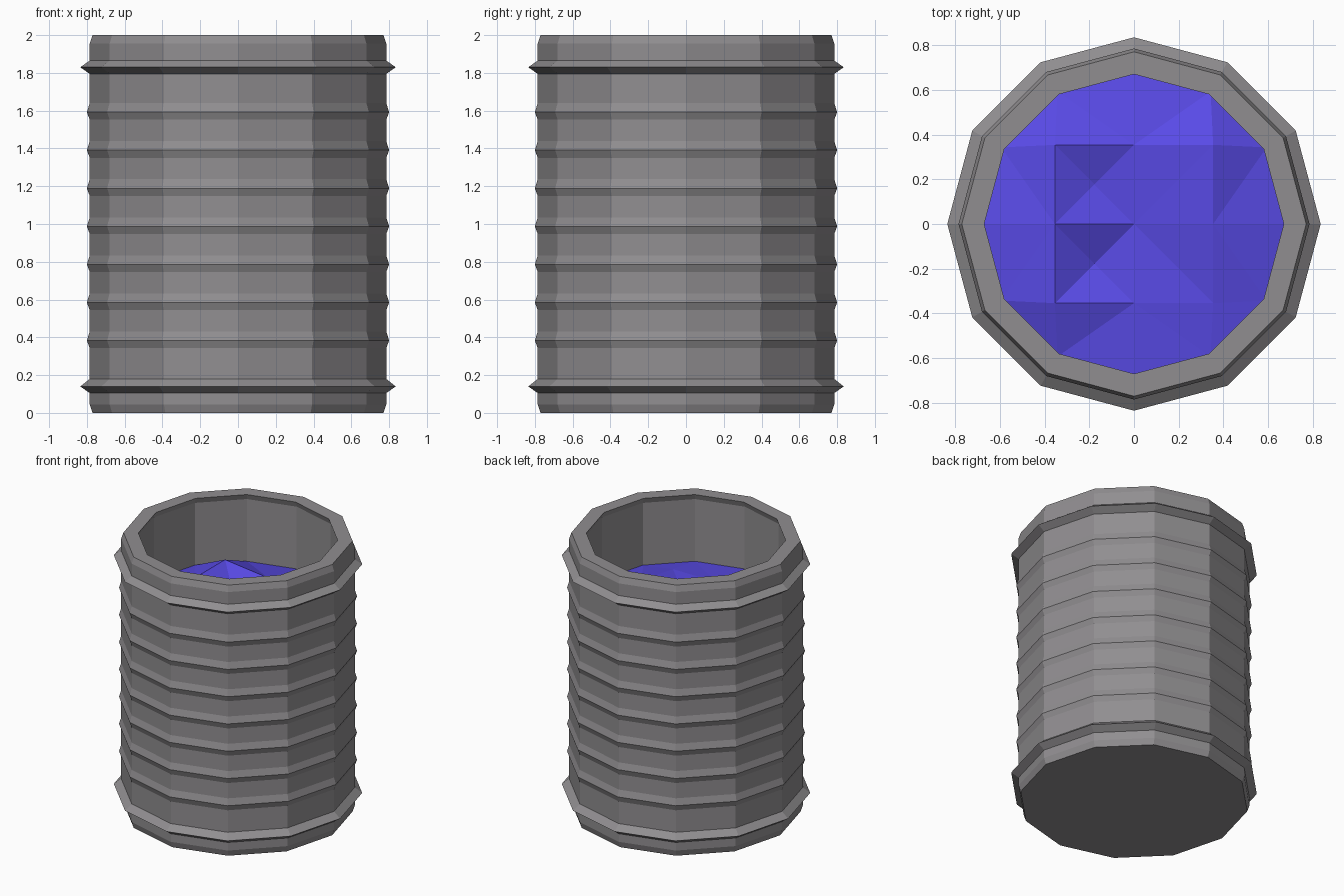
import bpy, math
from mathutils import Vector
from mathutils.geometry import delaunay_2d_cdt

if "Cube" in bpy.data.objects:
    bpy.data.objects.remove(bpy.data.objects["Cube"])

SIDES = 12


def make_object(name, verts, faces, color):
    mesh = bpy.data.meshes.new(name)
    mesh.from_pydata(verts, [], faces)
    mesh.update()
    obj = bpy.data.objects.new(name, mesh)
    bpy.context.collection.objects.link(obj)
    mat = bpy.data.materials.new(name + "_color")
    mat.diffuse_color = (*color, 1)
    mat.use_nodes = True
    mat.node_tree.nodes["Principled BSDF"].inputs["Base Color"].default_value = mat.diffuse_color
    mesh.materials.append(mat)
    return obj


def ring(r, z):
    return [(r * math.cos(math.tau * i / SIDES), r * math.sin(math.tau * i / SIDES), z)
            for i in range(SIDES)]


def lathe(name, profile, color):
    """Revolve a profile into a flat-sided body, capping both ends."""
    verts, faces = [], []
    for r, z in profile:
        verts += ring(r, z)
    for k in range(len(profile) - 1):
        a, b = k * SIDES, (k + 1) * SIDES
        for i in range(SIDES):
            j = (i + 1) % SIDES
            faces.append((a + i, a + j, b + j, b + i))
    faces.append(tuple(reversed(range(SIDES))))
    last = (len(profile) - 1) * SIDES
    faces.append(tuple(range(last, last + SIDES)))
    return make_object(name, verts, faces, color)


# Barrel: bottom bevel, two large hoops, seven small ribs, rim and inner wall
WALL = 0.785
profile = [(0.77, 0), (WALL, 0.045), (WALL, 0.105), (0.835, 0.14), (WALL, 0.18)]
for i in range(7):
    z = 0.383 + i * 0.2015
    profile += [(WALL, z - 0.04), (0.80, z), (WALL, z + 0.048)]
profile += [(WALL, 1.795), (0.835, 1.83), (WALL, 1.865), (WALL, 1.955), (0.77, 2.0),
            (0.67, 2.0), (0.685, 1.96), (0.685, 0.1)]
lathe("barrel", profile, (0.28, 0.27, 0.28))

# Liquid: faceted, choppy surface inside the barrel
LEVEL, G = 1.5, 0.354
inner = [(-G, G, 0.10), (0, G, 0.06), (G, G, 0.11),
         (-G, 0, 0.10), (0, 0, 0.03), (G, 0, 0.09),
         (-G, -G, 0.08), (0, -G, 0.03), (G, -G, 0.03),
         (-G / 2, G / 2, 0.02), (-G / 2, -G / 2, -0.01)]
points = ring(0.685, 0.0) + inner
edges = [(i, (i + 1) % SIDES) for i in range(SIDES)]
o = SIDES
edges += [(o + a, o + b) for a, b in
          [(0, 1), (1, 2), (3, 4), (4, 5), (6, 7), (7, 8), (0, 3), (3, 6),
           (1, 4), (4, 7), (2, 5), (5, 8), (4, 2), (4, 8)]]
# spokes from the inner grid to the wall
edges += [(o + 1, 2), (o + 1, 4), (o + 7, 8), (o + 7, 10),
          (o + 3, 5), (o + 3, 7), (o + 5, 1), (o + 5, 11)]
coords, _, tris, origins, _, _ = delaunay_2d_cdt(
    [Vector(p[:2]) for p in points], edges, [], 0, 1e-5)
verts = [(c.x, c.y, LEVEL + points[src[0]][2]) for c, src in zip(coords, origins)]
make_object("liquid", verts, tris, (0.10, 0.07, 0.80))
